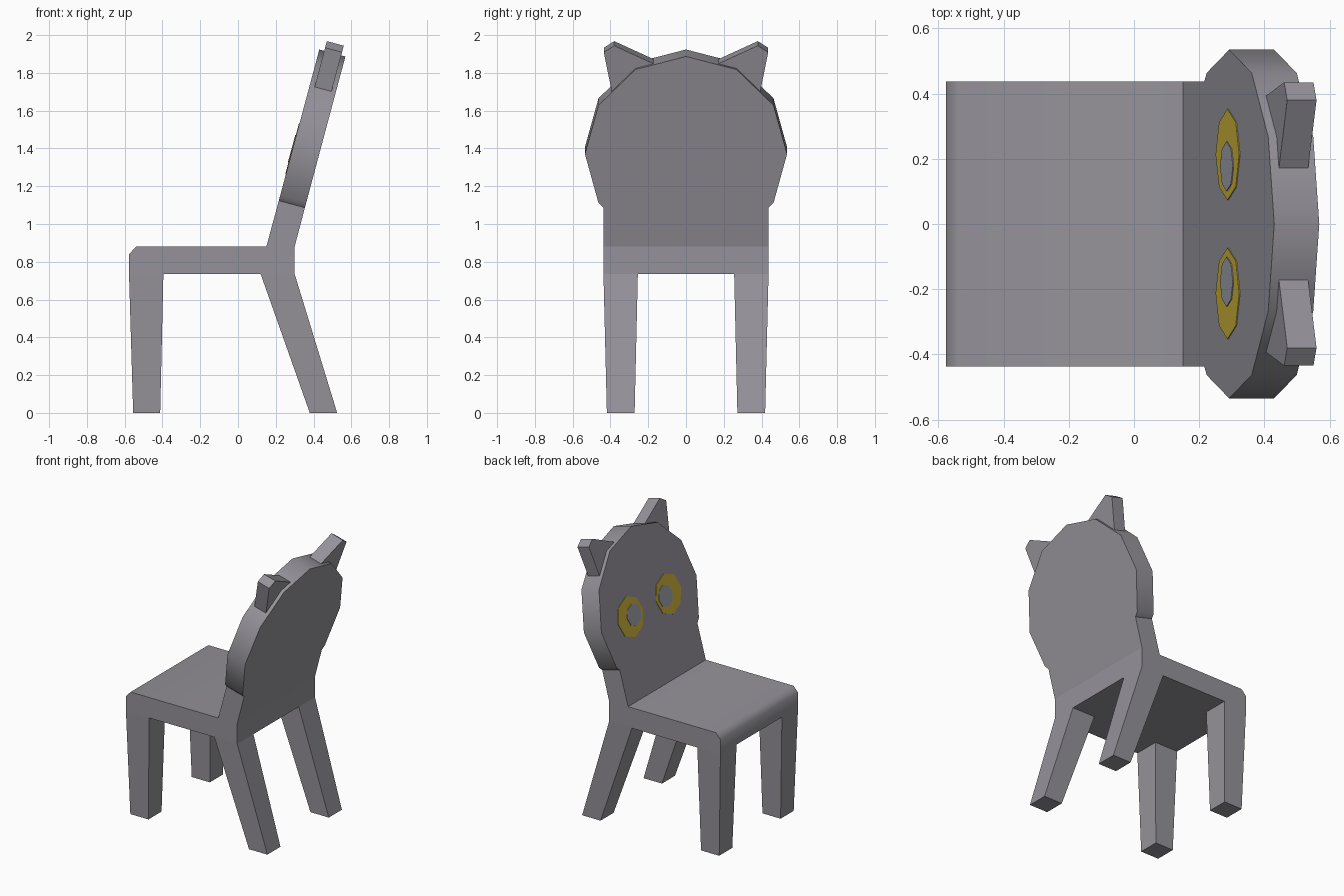
import bpy
import bmesh
from math import sin, cos, pi, radians
from mathutils import Vector

if "Cube" in bpy.data.objects:
    bpy.data.objects.remove(bpy.data.objects["Cube"], do_unlink=True)


def material(name, rgb):
    mat = bpy.data.materials.new(name)
    mat.use_nodes = True
    mat.diffuse_color = (*rgb, 1)
    mat.node_tree.nodes["Principled BSDF"].inputs["Base Color"].default_value = (*rgb, 1)
    return mat


GREY = material("warm grey", (0.30, 0.29, 0.32))
YELLOW = material("mustard yellow", (0.58, 0.43, 0.042))
PUPIL = material("blue grey", (0.33, 0.345, 0.39))


def prism(name, start, end, mat, smooth=35):
    """Solid between two matching outlines."""
    bm = bmesh.new()
    a = [bm.verts.new(p) for p in start]
    b = [bm.verts.new(p) for p in end]
    bm.faces.new(a)
    bm.faces.new(b[::-1])
    for i in range(len(a)):
        j = (i + 1) % len(a)
        bm.faces.new((a[i], b[i], b[j], a[j]))
    bmesh.ops.recalc_face_normals(bm, faces=bm.faces)
    mesh = bpy.data.meshes.new(name)
    bm.to_mesh(mesh)
    bm.free()
    mesh.materials.append(mat)
    obj = bpy.data.objects.new(name, mesh)
    bpy.context.collection.objects.link(obj)
    bpy.ops.object.select_all(action="DESELECT")
    obj.select_set(True)
    bpy.context.view_layer.objects.active = obj
    bpy.ops.object.shade_smooth_by_angle(angle=radians(smooth))
    return obj


# Leaning plane of the backrest
TILT = radians(15)
UP = Vector((sin(TILT), 0, cos(TILT)))
BACKWARD = Vector((cos(TILT), 0, -sin(TILT)))
FACE = Vector((0.292, 0, 1.407))
THICK = 0.143
HALF = 0.437
SEAT_TOP, SEAT_BOTTOM = 0.88, 0.735


def on_back(y, u, depth=0):
    return FACE + Vector((0, y, 0)) + UP * u + BACKWARD * depth


# Seat with chamfered front edge
profile = [(-0.577, SEAT_BOTTOM), (-0.577, 0.84), (-0.54, SEAT_TOP),
           (0.30, SEAT_TOP), (0.30, SEAT_BOTTOM)]
prism("seat", [(x, -HALF, z) for x, z in profile],
      [(x, HALF, z) for x, z in profile], GREY, 50)

# Backrest: twelve-sided head above a straight neck
R = 0.535
head = [(R * sin(k * pi / 6), R * cos(k * pi / 6)) for k in range(-4, 5)]
neck_u = -(R * (sin(pi / 3) + cos(pi / 3)) - HALF)
outline = [(-HALF, neck_u)] + head + [(HALF, neck_u)]
front = [Vector((0.15, -HALF, SEAT_TOP))] + [on_back(y, u) for y, u in outline] \
    + [Vector((0.15, HALF, SEAT_TOP))]
rear = [Vector((0.30, -HALF, SEAT_TOP))] + [on_back(y, u, THICK) for y, u in outline] \
    + [Vector((0.30, HALF, SEAT_TOP))]
prism("backrest", front, rear, GREY)


# Tapered legs, ears and eyes, mirrored across the seat
def rect(x0, x1, y0, y1, z):
    return [(x0, y0, z), (x1, y0, z), (x1, y1, z), (x0, y1, z)]


def disc(y, u, radius, depth):
    return [on_back(y + radius * cos(k * pi / 4), u + radius * sin(k * pi / 4), depth)
            for k in range(8)]


ear = [(0.135, 0.472), (0.38, 0.588), (0.435, 0.552), (0.39, 0.32)]
for side, s in (("front", -1), ("back", 1)):
    for end, top, foot in (("right", (-0.577, -0.395), (-0.555, -0.412)),
                           ("left", (0.12, 0.30), (0.38, 0.525))):
        prism(f"{side}_{end}_leg",
              rect(*top, s * 0.255, s * HALF, SEAT_BOTTOM),
              rect(*foot, s * 0.272, s * 0.419, 0), GREY)
    prism(f"{side}_ear", [on_back(s * y, u, 0.027) for y, u in ear],
          [on_back(s * y, u, 0.12) for y, u in ear], GREY, 50)
    prism(f"{side}_eye", disc(s * 0.213, -0.01, 0.14, -0.003),
          disc(s * 0.213, -0.01, 0.14, 0.002), YELLOW)
    prism(f"{side}_pupil", disc(s * 0.177, -0.01, 0.076, -0.006),
          disc(s * 0.177, -0.01, 0.076, 0.002), PUPIL)
